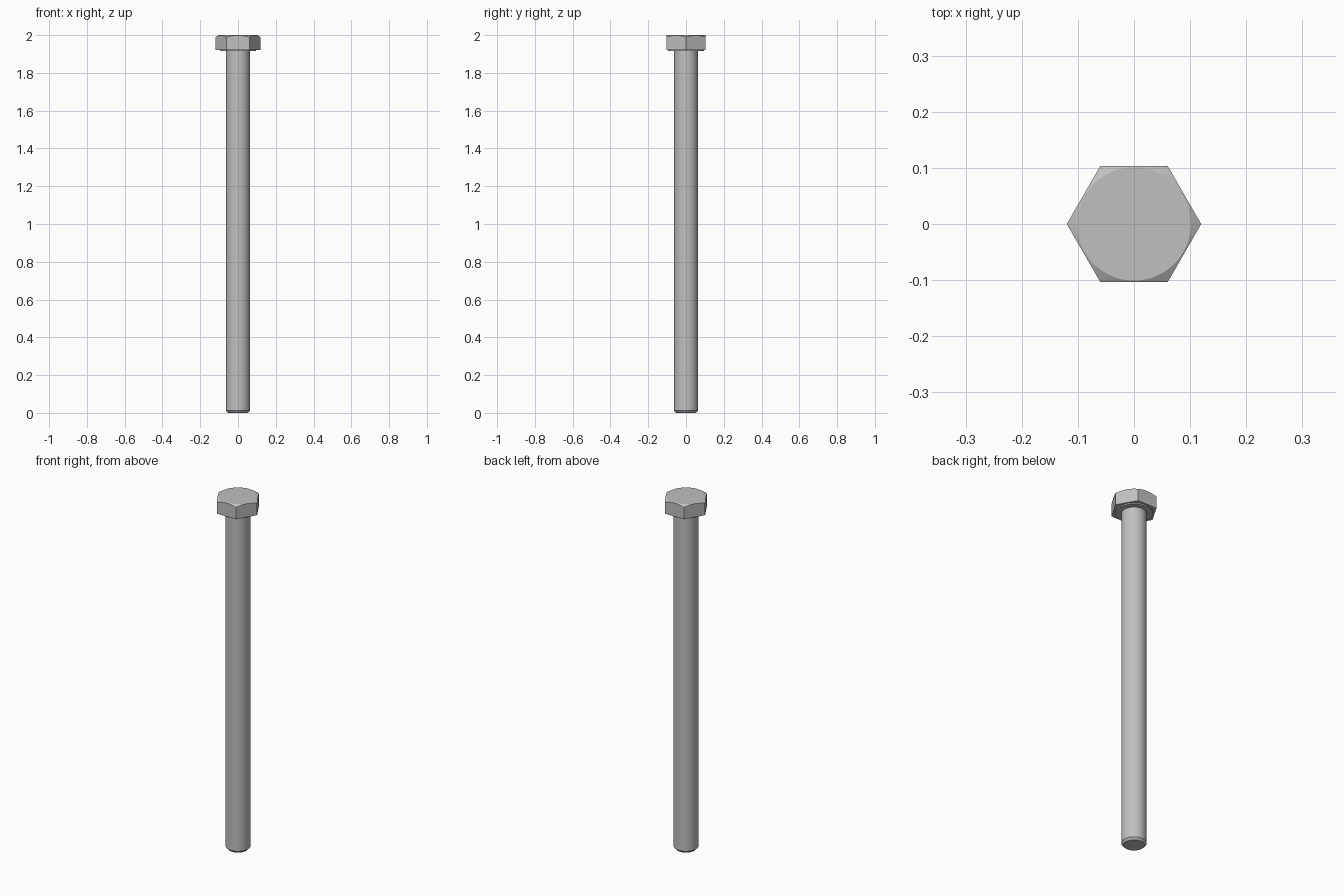
import bpy
import bmesh
from math import cos, sin, pi, radians

cube = bpy.data.objects.get("Cube")
if cube:
    bpy.data.objects.remove(cube, do_unlink=True)

steel = bpy.data.materials.new("grey steel")
steel.use_nodes = True
steel.diffuse_color = (0.53, 0.53, 0.53, 1)
steel.node_tree.nodes["Principled BSDF"].inputs["Base Color"].default_value = steel.diffuse_color


def turned(name, profile, sides, turn=0.0):
    """Closed solid of revolution from (radius, height) points, bottom to top."""
    bm = bmesh.new()
    rings = []
    for r, z in profile:
        angles = [turn + 2 * pi * i / sides for i in range(sides)]
        rings.append([bm.verts.new((r * cos(a), r * sin(a), z)) for a in angles])
    for low, high in zip(rings, rings[1:]):
        for i in range(sides):
            j = (i + 1) % sides
            bm.faces.new((low[i], low[j], high[j], high[i]))
    bm.faces.new(rings[0][::-1])
    bm.faces.new(rings[-1])
    mesh = bpy.data.meshes.new(name)
    bm.to_mesh(mesh)
    bm.free()
    obj = bpy.data.objects.new(name, mesh)
    bpy.context.collection.objects.link(obj)
    mesh.materials.append(steel)
    return obj


def smooth(obj):
    bpy.ops.object.select_all(action='DESELECT')
    obj.select_set(True)
    bpy.context.view_layer.objects.active = obj
    bpy.ops.object.shade_smooth_by_angle(angle=radians(15))


HEAD_R, SHANK_R, SEAT, UNDER = 0.1198, 0.0635, 1.9155, 1.922

# Shank with a chamfered tip
shank = turned("shank", [(0.053, 0), (SHANK_R, 0.012), (SHANK_R, SEAT + 0.01)], 64)
smooth(shank)

# Hexagonal head, trimmed to a conical top and a round washer face
head = turned("hex_head", [(HEAD_R, SEAT - 0.02), (HEAD_R, 2.02)], 6)
cutter = turned("head_trim", [(0.095, SEAT), (0.095, UNDER), (0.14, UNDER),
                              (0.14, 1.9775), (0.101, 2)], 96, pi / 96)
cutter.hide_render = True
trim = head.modifiers.new("trim", 'BOOLEAN')
trim.operation = 'INTERSECT'
trim.solver = 'EXACT'
trim.object = cutter
bpy.context.view_layer.objects.active = head
bpy.ops.object.modifier_apply(modifier=trim.name)
bpy.data.objects.remove(cutter, do_unlink=True)
smooth(head)
